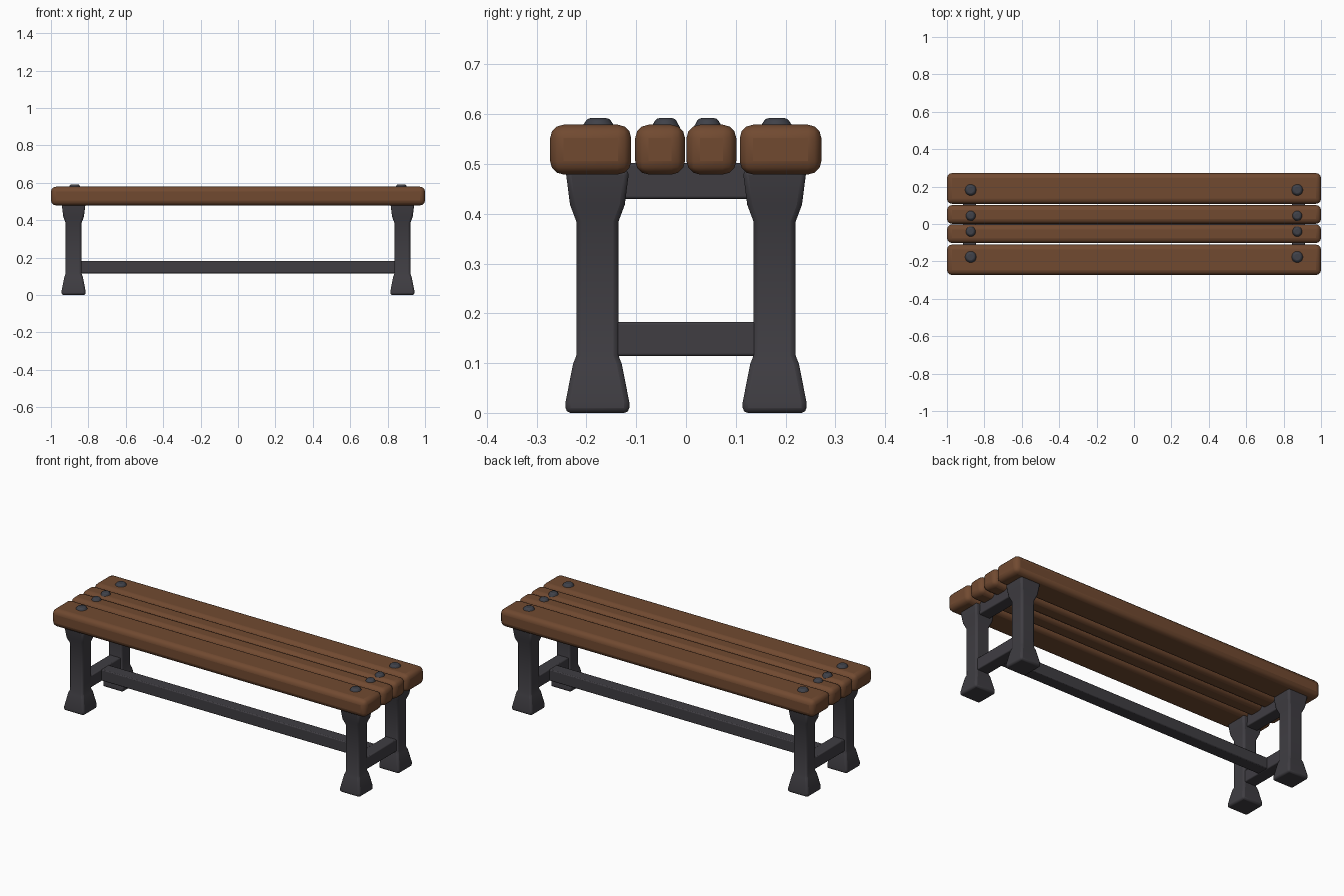
import bpy, bmesh, math

if "Cube" in bpy.data.objects:
    bpy.data.objects.remove(bpy.data.objects["Cube"])


def material(name, rgb):
    m = bpy.data.materials.new(name)
    m.diffuse_color = (*rgb, 1)
    m.use_nodes = True
    m.node_tree.nodes["Principled BSDF"].inputs["Base Color"].default_value = m.diffuse_color
    return m


WOOD = material("brown wood", (0.165, 0.068, 0.030))
IRON = material("dark iron", (0.050, 0.047, 0.055))
BOLT = material("bolt steel", (0.050, 0.053, 0.066))


def finish(name, bm, mat, bevel, segments=3, limit=30):
    bmesh.ops.recalc_face_normals(bm, faces=bm.faces)
    mesh = bpy.data.meshes.new(name)
    bm.to_mesh(mesh)
    bm.free()
    mesh.materials.append(mat)
    ob = bpy.data.objects.new(name, mesh)
    bpy.context.collection.objects.link(ob)
    mod = ob.modifiers.new("rounded edges", 'BEVEL')
    mod.width = bevel
    mod.segments = segments
    mod.limit_method = 'ANGLE'
    mod.angle_limit = math.radians(limit)
    bpy.ops.object.select_all(action='DESELECT')
    ob.select_set(True)
    bpy.context.view_layer.objects.active = ob
    bpy.ops.object.shade_smooth_by_angle(angle=math.radians(40))
    return ob


def box(name, lo, hi, mat, bevel, segments=3):
    bm = bmesh.new()
    bmesh.ops.create_cube(bm, size=1)
    for v in bm.verts:
        v.co = [(a + b) / 2 + c * (b - a) for a, b, c in zip(lo, hi, v.co)]
    return finish(name, bm, mat, bevel, segments)


def leg(name, x, y):
    # square post with flared foot and capital: (height, half width)
    profile = [(0, 0.064), (0.022, 0.064), (0.098, 0.049), (0.115, 0.0425),
               (0.385, 0.0425), (0.418, 0.055), (0.488, 0.064)]
    bm = bmesh.new()
    rings = [[bm.verts.new((x + sx * r, y + sy * r, z))
              for sx, sy in ((-1, -1), (1, -1), (1, 1), (-1, 1))]
             for z, r in profile]
    for a, b in zip(rings, rings[1:]):
        for i in range(4):
            j = (i + 1) % 4
            bm.faces.new((a[i], a[j], b[j], b[i]))
    bm.faces.new(rings[0][::-1])
    bm.faces.new(rings[-1])
    return finish(name, bm, IRON, 0.010, 2, 25)


def bolt(name, x, y, r):
    bm = bmesh.new()
    bmesh.ops.create_cone(bm, cap_ends=True, segments=20, radius1=r,
                          radius2=r * 0.6, depth=0.022)
    bmesh.ops.translate(bm, verts=bm.verts, vec=(x, y, 0.581))
    return finish(name, bm, BOLT, 0.005, 2, 25)


# seat planks: wide outer pair, narrow inner pair
for i, (a, b) in enumerate(((-0.273, -0.110), (-0.102, -0.002),
                            (0.001, 0.101), (0.108, 0.272))):
    box(f"seat_plank_{i + 1}", (-1, a, 0.479), (1, b, 0.579), WOOD, 0.027)

for side, s in (("left", -1), ("right", 1)):
    x = s * 0.879
    # legs
    leg(f"front_leg_{side}", x, -0.178)
    leg(f"back_leg_{side}", x, 0.178)
    # crossbars joining front and back legs
    box(f"lower_crossbar_{side}", (x - 0.035, -0.16, 0.114),
        (x + 0.035, 0.16, 0.183), IRON, 0.005, 2)
    box(f"upper_crossbar_{side}", (x - 0.035, -0.16, 0.43),
        (x + 0.035, 0.16, 0.502), IRON, 0.005, 2)
    # bolts through the planks
    for i, (y, r) in enumerate(((-0.176, 0.036), (-0.041, 0.031),
                                (0.044, 0.031), (0.182, 0.036))):
        bolt(f"bolt_{side}_{i + 1}", s * 0.873, y, r)

# long stretcher between the two ends
box("stretcher", (-0.86, -0.035, 0.116), (0.86, 0.035, 0.181), IRON, 0.005, 2)
